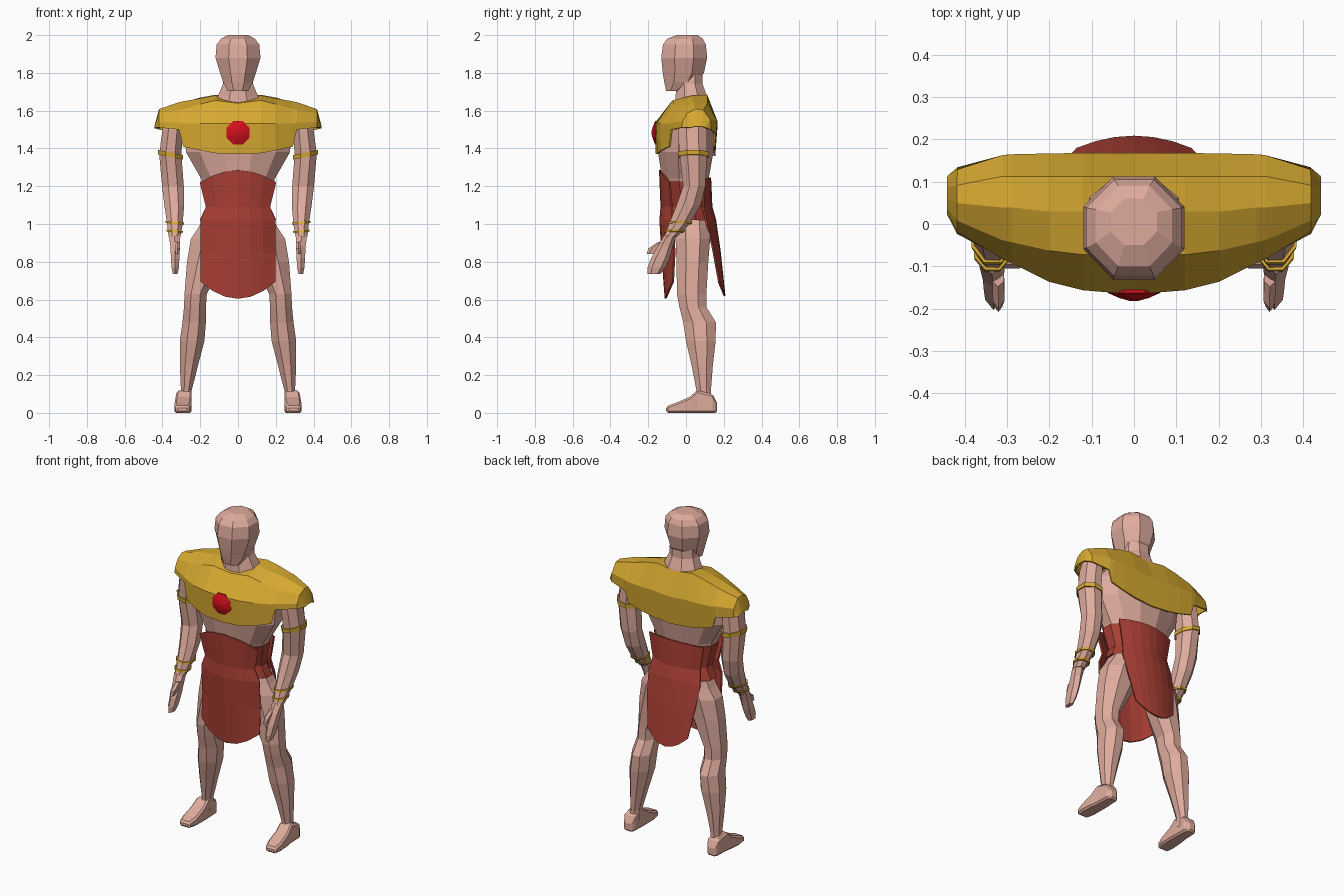
import bpy, bmesh, math


def material(name, rgb):
    m = bpy.data.materials.new(name)
    m.diffuse_color = (*rgb, 1)
    return m


SKIN = material("skin", (0.74, 0.41, 0.34))
GOLD = material("gold", (0.68, 0.40, 0.03))
RED = material("red_cloth", (0.40, 0.05, 0.035))
GEM = material("gem_red", (0.65, 0.005, 0.012))


def skin_rows(name, rows, mat, closed=True, caps=True, mirror=False, thick=0, bevel=0):
    """Bridge rows of points with quads; closed rows make tubes, open rows make sheets."""
    bm = bmesh.new()
    grid = [[bm.verts.new(p) for p in row] for row in rows]
    n = len(grid[0])
    for a, b in zip(grid, grid[1:]):
        for i in range(n if closed else n - 1):
            j = (i + 1) % n
            bm.faces.new((a[i], a[j], b[j], b[i]))
    if closed and caps:
        bm.faces.new(grid[0])
        bm.faces.new(grid[-1])
    bmesh.ops.recalc_face_normals(bm, faces=bm.faces[:])
    me = bpy.data.meshes.new(name)
    bm.to_mesh(me)
    bm.free()
    ob = bpy.data.objects.new(name, me)
    bpy.context.collection.objects.link(ob)
    me.materials.append(mat)
    if bevel:
        m = ob.modifiers.new("bevel", 'BEVEL')
        m.width, m.segments = bevel, 1
    if thick:
        m = ob.modifiers.new("thickness", 'SOLIDIFY')
        m.thickness, m.offset = thick, 0
    if mirror:
        m = ob.modifiers.new("mirror", 'MIRROR')
        m.use_clip = True
        m.merge_threshold = 0.0005
    return ob


def ring(level, x0, x1, b0, b1, n=8, axis='z'):
    """Polygon ring filling the given bounds, stacked along z or y."""
    k = 1 / math.cos(math.pi / n)
    pts = []
    for i in range(n):
        a = 2 * math.pi * (i + 0.5) / n
        x = (x0 + x1) / 2 + (x1 - x0) / 2 * k * math.cos(a)
        b = (b0 + b1) / 2 + (b1 - b0) / 2 * k * math.sin(a)
        pts.append((x, b, level) if axis == 'z' else (x, level, b))
    return pts


def limb(name, bounds, mat=SKIN, n=8, axis='z', **kw):
    return skin_rows(name, [ring(*b, n=n, axis=axis) for b in bounds], mat, **kw)


def centred(rows):
    return [(z, -w, w, y0, y1) for z, w, y0, y1 in rows]


# Head, neck and torso
limb("head", centred([(1.705, .055, -.105, -.03), (1.75, .078, -.115, .06), (1.80, .095, -.123, .095),
                      (1.88, .119, -.131, .112), (1.95, .113, -.122, .105), (1.98, .09, -.10, .09),
                      (2.0, .055, -.05, .06)]))
limb("neck", centred([(1.60, .14, -.06, .13), (1.68, .105, -.055, .11), (1.74, .08, -.05, .088),
                      (1.84, .075, -.05, .088)]))
limb("torso", centred([(.92, .12, -.06, .11), (1.02, .19, -.08, .122), (1.09, .16, -.09, .115),
                       (1.24, .195, -.127, .12), (1.38, .275, -.148, .145), (1.5, .285, -.14, .145),
                       (1.6, .2, -.07, .12)]), n=12)

# Arms and hands
ARM = [(1.56, .275, .39, -.02, .10), (1.50, .29, .40, -.043, .11), (1.37, .30, .417, -.035, .112),
       (1.20, .287, .402, -.015, .102), (1.10, .285, .39, -.05, .078), (1.0, .293, .375, -.09, .02),
       (.93, .305, .367, -.115, -.05)]
limb("arm", ARM, mirror=True)
limb("hand", [(.94, .306, .366, -.112, -.055), (.88, .308, .358, -.145, -.075),
              (.82, .31, .355, -.178, -.092), (.77, .313, .352, -.197, -.115),
              (.735, .32, .345, -.198, -.14)], n=6, mirror=True)
limb("thumb", [(.905, .308, .335, -.145, -.10), (.87, .306, .334, -.195, -.13),
               (.84, .312, .33, -.205, -.165)], n=6, mirror=True)


def arm_bounds(z, margin):
    for a, b in zip(ARM, ARM[1:]):
        if a[0] >= z >= b[0]:
            t = (a[0] - z) / (a[0] - b[0])
            x0, x1, y0, y1 = [p + (q - p) * t for p, q in zip(a[1:], b[1:])]
            return (z, x0 - margin, x1 + margin, y0 - margin, y1 + margin)


# Gold arm bands, tilted slightly outward
for name, z, h, tilt in (("upper_arm_band", 1.365, .024, .2), ("wrist_band_high", 1.008, .011, .1),
                         ("wrist_band_low", .962, .011, .1)):
    rows = [ring(*arm_bounds(z + d, .007)) for d in (-h / 2, h / 2)]
    rows = [[(x, y, zz + (x - .35) * tilt) for x, y, zz in r] for r in rows]
    skin_rows(name, rows, GOLD, mirror=True)

# Legs and feet
limb("leg", [(1.02, .04, .19, -.05, .12), (.98, .03, .21, -.055, .125), (.92, .02, .25, -.055, .128),
             (.80, .075, .27, -.05, .118), (.63, .165, .283, -.048, .108), (.56, .17, .286, -.035, .108),
             (.48, .17, .294, -.015, .158), (.38, .178, .308, .0, .157), (.25, .212, .308, .03, .142),
             (.12, .245, .302, .055, .132), (.05, .245, .305, .05, .135)], mirror=True)
limb("foot", [(.165, .26, .31, 0, .05), (.14, .248, .322, 0, .10), (.06, .245, .325, 0, .12),
              (.02, .245, .332, 0, .085), (-.05, .246, .337, 0, .055), (-.105, .26, .33, 0, .035)],
     n=4, axis='y', mirror=True, bevel=.01)

# Gold shoulder collar: front-to-back profiles (y, z) placed outward along x
COLLAR = [
    (0, (-.155, 1.37), (-.162, 1.53), (-.07, 1.635), (.03, 1.655), (.11, 1.665), (.163, 1.53), (.15, 1.36)),
    (.12, (-.147, 1.375), (-.152, 1.53), (-.07, 1.65), (.03, 1.675), (.11, 1.68), (.163, 1.54), (.15, 1.37)),
    (.2, (-.127, 1.39), (-.132, 1.53), (-.06, 1.63), (.03, 1.66), (.11, 1.665), (.162, 1.54), (.15, 1.385)),
    (.288, (-.085, 1.41), (-.088, 1.53), (-.04, 1.605), (.04, 1.645), (.11, 1.64), (.16, 1.545), (.147, 1.41)),
    (.31, (-.075, 1.50), (-.078, 1.535), (-.035, 1.60), (.04, 1.64), (.11, 1.635), (.158, 1.55), (.15, 1.48)),
    (.415, (-.02, 1.51), (-.015, 1.54), (.01, 1.585), (.05, 1.605), (.09, 1.6), (.125, 1.55), (.13, 1.50)),
    (.438, (.025, 1.51), (.03, 1.51), (.04, 1.515), (.06, 1.515), (.085, 1.515), (.10, 1.51), (.11, 1.505)),
]
skin_rows("shoulder_collar", [[(x, y, z) for y, z in pts] for x, *pts in COLLAR], GOLD,
          closed=False, mirror=True, thick=.01)

# Chest gem
skin_rows("chest_gem", [ring(y, -r, r, 1.483 - r, 1.483 + r, axis='y')
                        for y, r in ((-.145, .062), (-.163, .062), (-.175, .035), (-.182, .01))], GEM)

# Waist wrap
limb("waist_wrap", centred([(1.02, .203, -.09, .13), (1.09, .17, -.10, .122), (1.225, .198, -.132, .126)]),
     RED, n=12)


def cloth(name, rows, cols=7):
    """Curved hanging sheet: rows of half width, centre z, edge z, centre y, edge y."""
    pts = []
    for w, zc, ze, yc, ye in rows:
        ts = [2 * i / (cols - 1) - 1 for i in range(cols)]
        pts.append([(w * t, yc + (ye - yc) * t * t, zc + (ze - zc) * t * t) for t in ts])
    skin_rows(name, pts, RED, closed=False, thick=.01)


# Front and back hanging cloths
cloth("front_cloth", [(.2, 1.285, 1.22, -.138, -.085), (.168, 1.09, 1.09, -.13, -.075),
                      (.197, 1.02, 1.02, -.136, -.07), (.197, .85, .85, -.126, -.06),
                      (.197, .605, .695, -.108, -.068)])
cloth("back_cloth", [(.185, 1.245, 1.235, .128, .09), (.16, 1.09, 1.09, .135, .09),
                     (.175, 1.02, 1.0, .155, .11), (.165, .86, .88, .178, .14),
                     (.135, .62, .69, .204, .175)])
